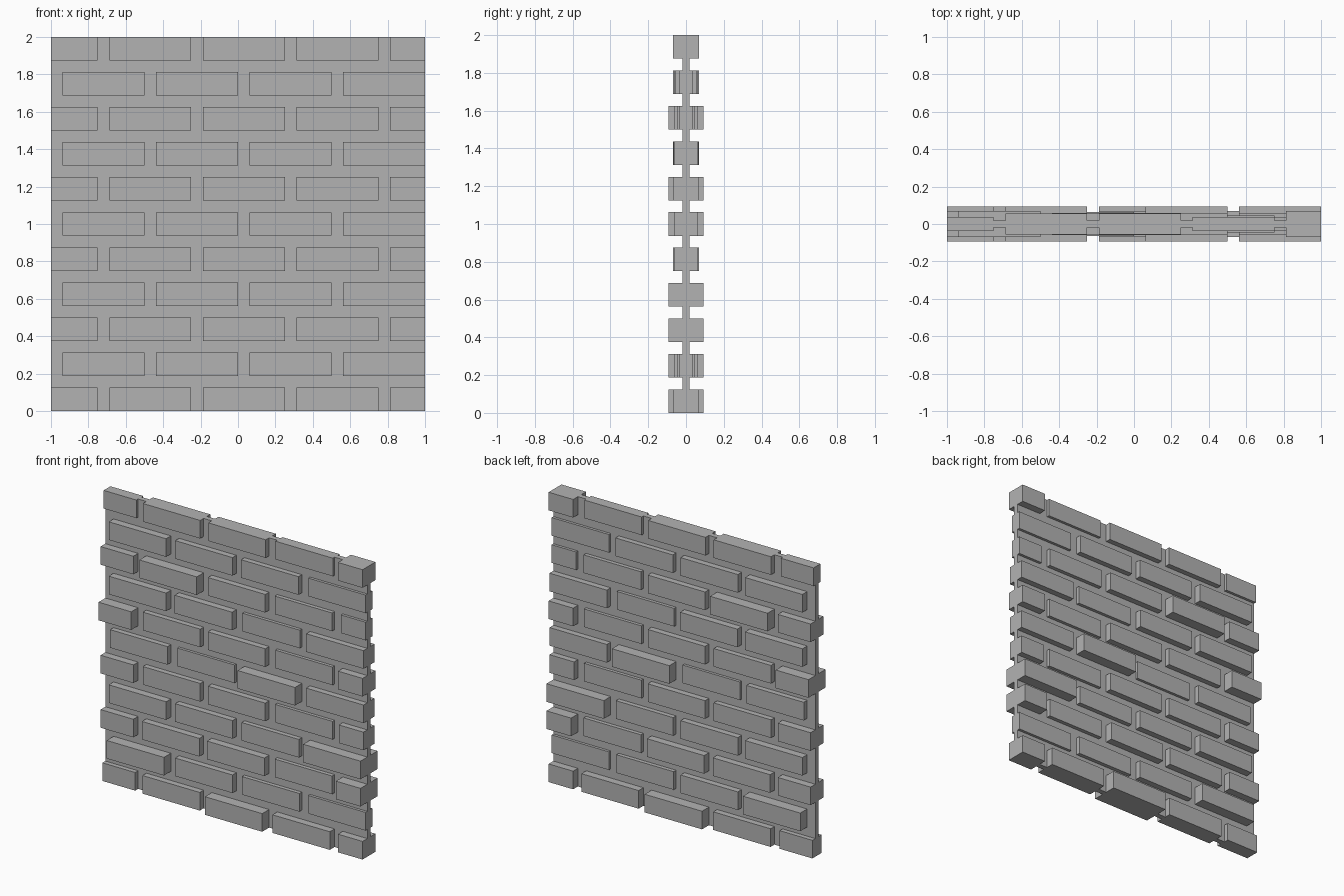
import bpy
import bmesh
from mathutils import Matrix, Vector

if "Cube" in bpy.data.objects:
    bpy.data.objects.remove(bpy.data.objects["Cube"], do_unlink=True)

# Single stone colour
stone = bpy.data.materials.new("stone_grey")
stone.use_nodes = True
stone.diffuse_color = (0.45, 0.45, 0.45, 1)
stone.node_tree.nodes["Principled BSDF"].inputs["Base Color"].default_value = stone.diffuse_color


def add_box(bm, x0, x1, half_depth, z0, z1):
    size = Vector((x1 - x0, 2 * half_depth, z1 - z0))
    centre = Vector(((x0 + x1) / 2, 0, (z0 + z1) / 2))
    matrix = Matrix.Translation(centre) @ Matrix.Diagonal(size.to_4d())
    bmesh.ops.create_cube(bm, size=1, matrix=matrix)


def finish(bm, name):
    mesh = bpy.data.meshes.new(name)
    bm.to_mesh(mesh)
    bm.free()
    mesh.materials.append(stone)
    bpy.context.collection.objects.link(bpy.data.objects.new(name, mesh))


# Thin mortar panel
panel = bmesh.new()
add_box(panel, -1, 1, 0.018, 0, 2)
finish(panel, "mortar_panel")

# Half depth of each brick, course by course from the bottom, left to right
COURSES = [
    (.05, .06, .093, .07, .07),
    (.093, .06, .045, .037),
    (.07, .065, .07, .045, .093),
    (.07, .06, .05, .093),
    (.07, .055, .06, .04, .06),
    (.055, .037, .093, .06),
    (.093, .055, .06, .04, .07),
    (.07, .065, .04, .06),
    (.07, .093, .06, .045, .037),
    (.07, .06, .055, .037),
    (.037, .055, .055, .037, .07),
]
PITCH, JOINT, HEIGHT, RISE = 0.5, 0.0625, 0.125, 0.1875

# Brick courses in running bond, passing through the panel
for row, depths in enumerate(COURSES):
    bm = bmesh.new()
    start = -1.0 if row % 2 else -1.25
    for i, depth in enumerate(depths):
        x0 = max(-1, start + i * PITCH + JOINT)
        x1 = min(1, start + (i + 1) * PITCH)
        add_box(bm, x0, x1, depth, row * RISE, row * RISE + HEIGHT)
    finish(bm, f"brick_course_{row + 1}")
